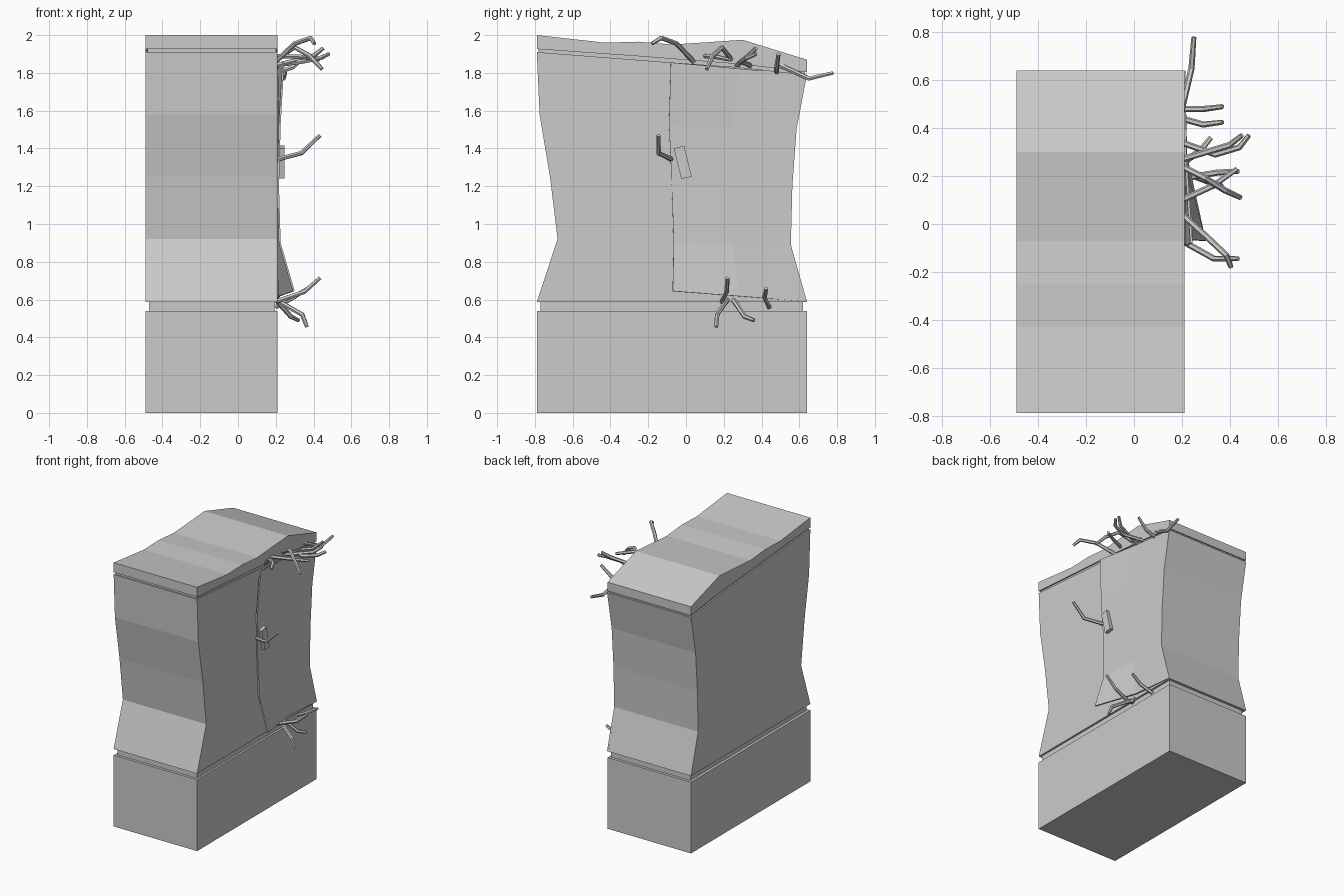
import bpy, bmesh

X0, X1 = -0.49, 0.21


def make_object(name, bm):
    bmesh.ops.recalc_face_normals(bm, faces=bm.faces)
    mesh = bpy.data.meshes.new(name)
    bm.to_mesh(mesh)
    bm.free()
    ob = bpy.data.objects.new(name, mesh)
    bpy.context.collection.objects.link(ob)
    return ob


def extrude_profile(name, profile, x0=X0, x1=X1):
    """Extrude a (y, z) outline along x."""
    bm = bmesh.new()
    face = bm.faces.new([bm.verts.new((x0, y, z)) for y, z in profile])
    ext = bmesh.ops.extrude_face_region(bm, geom=[face])["geom"]
    bmesh.ops.translate(bm, vec=(x1 - x0, 0, 0),
                        verts=[v for v in ext if isinstance(v, bmesh.types.BMVert)])
    return make_object(name, bm)


def box_profile(y0, y1, z0, z1):
    return [(y0, z0), (y1, z0), (y1, z1), (y0, z1)]


# Plinth and recessed joint above it
extrude_profile("base", box_profile(-0.79, 0.64, 0, 0.54))
extrude_profile("lower_joint", box_profile(-0.77, 0.62, 0.535, 0.59), X0 + 0.02, X1 - 0.015)

# Warped main body
extrude_profile("body", [
    (-0.79, 0.587), (0.64, 0.587), (0.555, 0.89), (0.563, 1.2), (0.585, 1.5), (0.64, 1.79),
    (0.28, 1.83), (-0.08, 1.855), (-0.79, 1.91),
    (-0.775, 1.58), (-0.72, 1.25), (-0.68, 0.92)])

# Recessed joint and wavy lid
extrude_profile("upper_joint", [
    (-0.78, 1.90), (-0.08, 1.845), (0.63, 1.78), (0.63, 1.82), (-0.08, 1.89), (-0.78, 1.94)],
    X0 + 0.01, X1 - 0.01)
extrude_profile("lid", [
    (-0.79, 1.926), (-0.25, 1.888), (0.3, 1.845), (0.64, 1.803), (0.64, 1.87), (0.30, 1.975),
    (-0.07, 1.95), (-0.25, 1.965), (-0.43, 1.96), (-0.79, 2.0)])

# Side door, hinged at the back edge and prised open at its lower front corner
# each row: z at free edge, z at hinge, y free, y hinge, x free, x middle
rows = [(0.645, 0.59, -0.07, 0.64, 0.30, 0.222),
        (0.90, 0.89, -0.065, 0.555, 0.226, 0.217),
        (1.20, 1.20, -0.075, 0.563, 0.217, 0.215),
        (1.53, 1.50, -0.09, 0.585, 0.226, 0.217),
        (1.855, 1.79, -0.08, 0.64, 0.245, 0.22)]
bm = bmesh.new()
grid = []
for zf, zh, yf, yh, xf, xm in rows:
    grid.append([bm.verts.new(c) for c in (
        (xf, yf, zf), (xm, (yf + yh) / 2, (zf + zh) / 2), (0.214, yh, zh))])
for a, b in zip(grid, grid[1:]):
    for i in range(2):
        bm.faces.new((a[i], a[i + 1], b[i + 1], b[i]))
door = make_object("door", bm)
solid = door.modifiers.new("thickness", 'SOLIDIFY')
solid.thickness = 0.01
solid.offset = -1

# Slanted door handle
extrude_profile("door_handle", [(-0.025, 1.24), (0.03, 1.25), (-0.01, 1.415), (-0.065, 1.40)],
                0.212, 0.245)

# Bent twigs poking out of the door gaps
twigs = [
    [(0.20, 0.48, 1.85), (0.24, 0.65, 1.77), (0.25, 0.78, 1.80)],
    [(0.20, 0.48, 1.80), (0.29, 0.48, 1.83), (0.37, 0.49, 1.90)],
    [(0.20, 0.04, 1.86), (0.30, -0.05, 1.955), (0.385, -0.13, 1.985), (0.405, -0.18, 1.955)],
    [(0.20, 0.34, 1.84), (0.34, 0.29, 1.86), (0.44, 0.32, 1.88), (0.48, 0.37, 1.90)],
    [(0.20, 0.27, 1.84), (0.40, 0.33, 1.89), (0.45, 0.37, 1.93)],
    [(0.20, 0.24, 1.87), (0.30, 0.19, 1.935), (0.38, 0.14, 1.89), (0.445, 0.11, 1.82)],
    [(0.20, 0.10, 1.89), (0.33, 0.16, 1.885), (0.43, 0.23, 1.87)],
    [(0.20, -0.07, 1.34), (0.335, -0.145, 1.375), (0.435, -0.145, 1.47)],
    [(0.20, 0.44, 0.56), (0.29, 0.415, 0.61), (0.37, 0.425, 0.66)],
    [(0.20, 0.19, 0.59), (0.35, 0.215, 0.64), (0.435, 0.22, 0.715)],
    [(0.20, 0.22, 0.60), (0.34, 0.165, 0.52), (0.365, 0.16, 0.455)],
    [(0.20, 0.25, 0.60), (0.28, 0.31, 0.51), (0.32, 0.36, 0.49)],
]
for n, path in enumerate(twigs):
    curve = bpy.data.curves.new(f"twig_{n + 1}", 'CURVE')
    curve.dimensions = '3D'
    curve.bevel_depth = 0.013
    curve.bevel_resolution = 1
    curve.use_fill_caps = True
    spline = curve.splines.new('POLY')
    spline.use_smooth = False
    spline.points.add(len(path) - 1)
    for i, (p, co) in enumerate(zip(spline.points, path)):
        p.co = (*co, 1)
        p.radius = 1.0 if i < len(path) - 1 else 0.8
    bpy.context.collection.objects.link(bpy.data.objects.new(f"twig_{n + 1}", curve))
